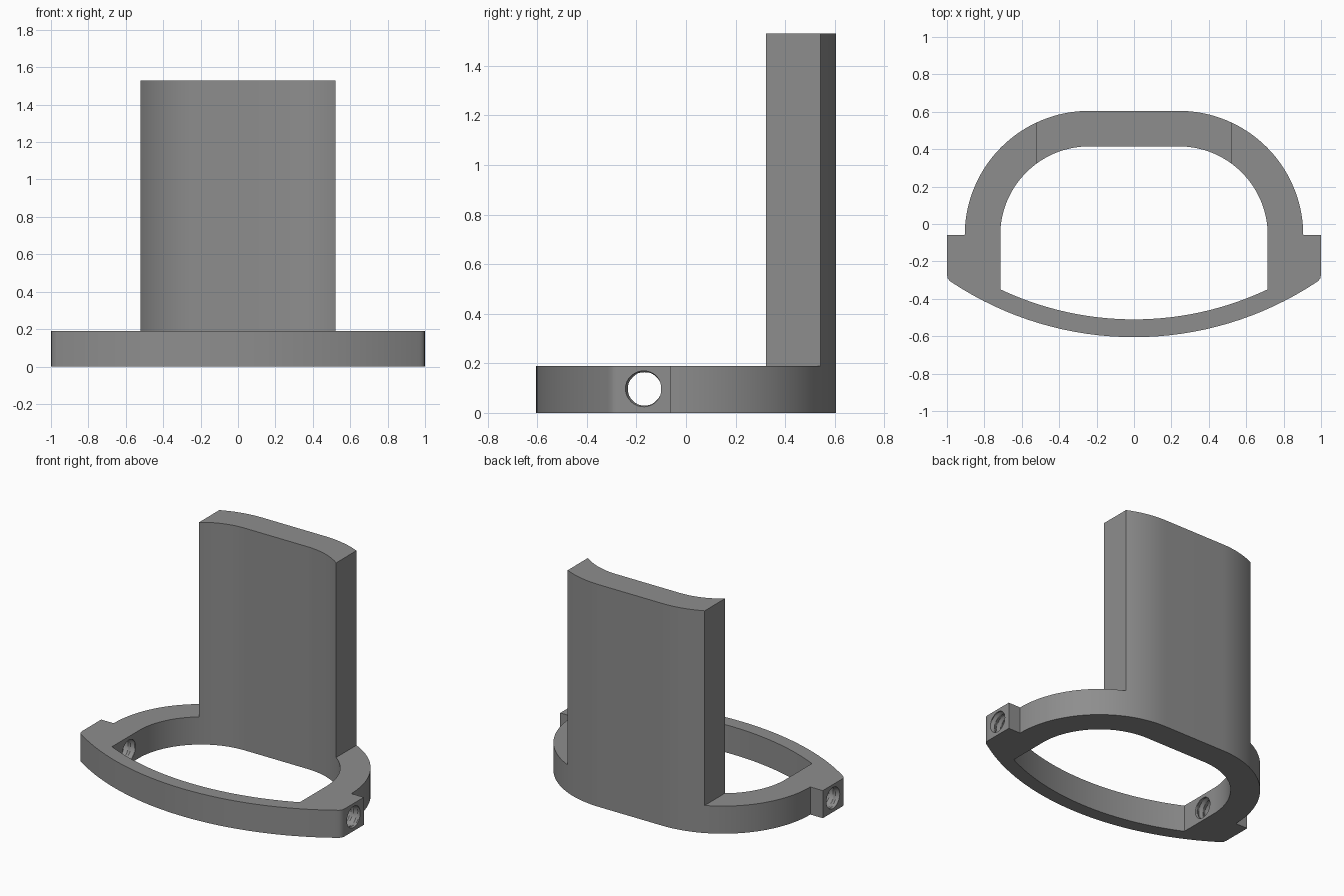
import bpy, bmesh, math

if "Cube" in bpy.data.objects:
    bpy.data.objects.remove(bpy.data.objects["Cube"])

BASE_H, TOP_H = 0.19, 1.53
grey = bpy.data.materials.new("mid grey")
grey.diffuse_color = (0.27, 0.27, 0.27, 1)
grey.use_nodes = True
grey.node_tree.nodes["Principled BSDF"].inputs["Base Color"].default_value = grey.diffuse_color


def finish(name, bm):
    bmesh.ops.recalc_face_normals(bm, faces=bm.faces)
    me = bpy.data.meshes.new(name)
    bm.to_mesh(me)
    bm.free()
    me.materials.append(grey)
    ob = bpy.data.objects.new(name, me)
    bpy.context.collection.objects.link(ob)
    return ob


def prism(name, pts, z0, z1):
    bm = bmesh.new()
    face = bm.faces.new([bm.verts.new((x, y, z0)) for x, y in pts])
    res = bmesh.ops.extrude_face_region(bm, geom=[face])
    top = [v for v in res["geom"] if isinstance(v, bmesh.types.BMVert)]
    bmesh.ops.translate(bm, verts=top, vec=(0, 0, z1 - z0))
    return finish(name, bm)


def arc(cx, cy, r, a0, a1, n):
    return [(cx + r * math.cos(a0 + (a1 - a0) * i / n),
             cy + r * math.sin(a0 + (a1 - a0) * i / n)) for i in range(n + 1)]


def mirrored(half):
    """Close a right-hand half outline (front centre to back) across x = 0."""
    return half + [(-x, y) for x, y in reversed(half) if x > 1e-5]


def front_arc(cy, r, x_end, n=16):
    a = math.asin(x_end / r)
    return arc(0, cy, r, -math.pi / 2, -math.pi / 2 + a, n)


# Outlines: bowed front, side lugs, rounded back corners
outer = mirrored(front_arc(1.162, 1.767, 0.97)
                 + [(0.985, -0.305), (0.996, -0.29), (1.0, -0.27), (1.0, -0.06)]
                 + arc(0.24, -0.06, 0.665, 0, math.pi / 2, 32))
inner = mirrored(front_arc(1.16, 1.67, 0.715)
                 + arc(0.24, -0.06, 0.475, 0, math.pi / 2, 32))


def thread_cutter(name, side):
    """Helically grooved rod along x."""
    seg, per, pitch, turns = 32, 8, 0.05, 8
    bm = bmesh.new()
    rows = []
    for j in range(per * turns + 1):
        row = []
        for i in range(seg):
            t = (j / per - i / seg) % 1
            r = 0.067 + 0.011 * (1 - abs(2 * t - 1))
            a = 2 * math.pi * i / seg
            row.append(bm.verts.new((side * (0.65 + j * pitch / per),
                                     -0.167 + r * math.cos(a), 0.097 + r * math.sin(a))))
        rows.append(row)
    for p, q in zip(rows, rows[1:]):
        for i in range(seg):
            k = (i + 1) % seg
            bm.faces.new((p[i], p[k], q[k], q[i]))
    bm.faces.new(rows[0])
    bm.faces.new(rows[-1])
    return finish(name, bm)


# Ring base with upright back plate, cut from one block
body = prism("ring_with_back_plate", outer, 0, TOP_H)
w = 0.522
around_plate = [(-2, -2), (2, -2), (2, 2), (w, 2), (w, 0.1), (-w, 0.1), (-w, 2), (-2, 2)]
cutters = [prism("opening_cutter", inner, -1, 3),
           prism("clearance_cutter", around_plate, BASE_H, 2.5),
           thread_cutter("right_screw_hole_cutter", 1),
           thread_cutter("left_screw_hole_cutter", -1)]
bpy.context.view_layer.objects.active = body
body.select_set(True)
for c in cutters:
    c.hide_render = True
    m = body.modifiers.new(c.name, 'BOOLEAN')
    m.operation, m.solver, m.object = 'DIFFERENCE', 'EXACT', c
    bpy.ops.object.modifier_apply(modifier=m.name)
for c in cutters:
    bpy.data.objects.remove(c)
bpy.ops.object.shade_smooth_by_angle(angle=math.radians(25))
